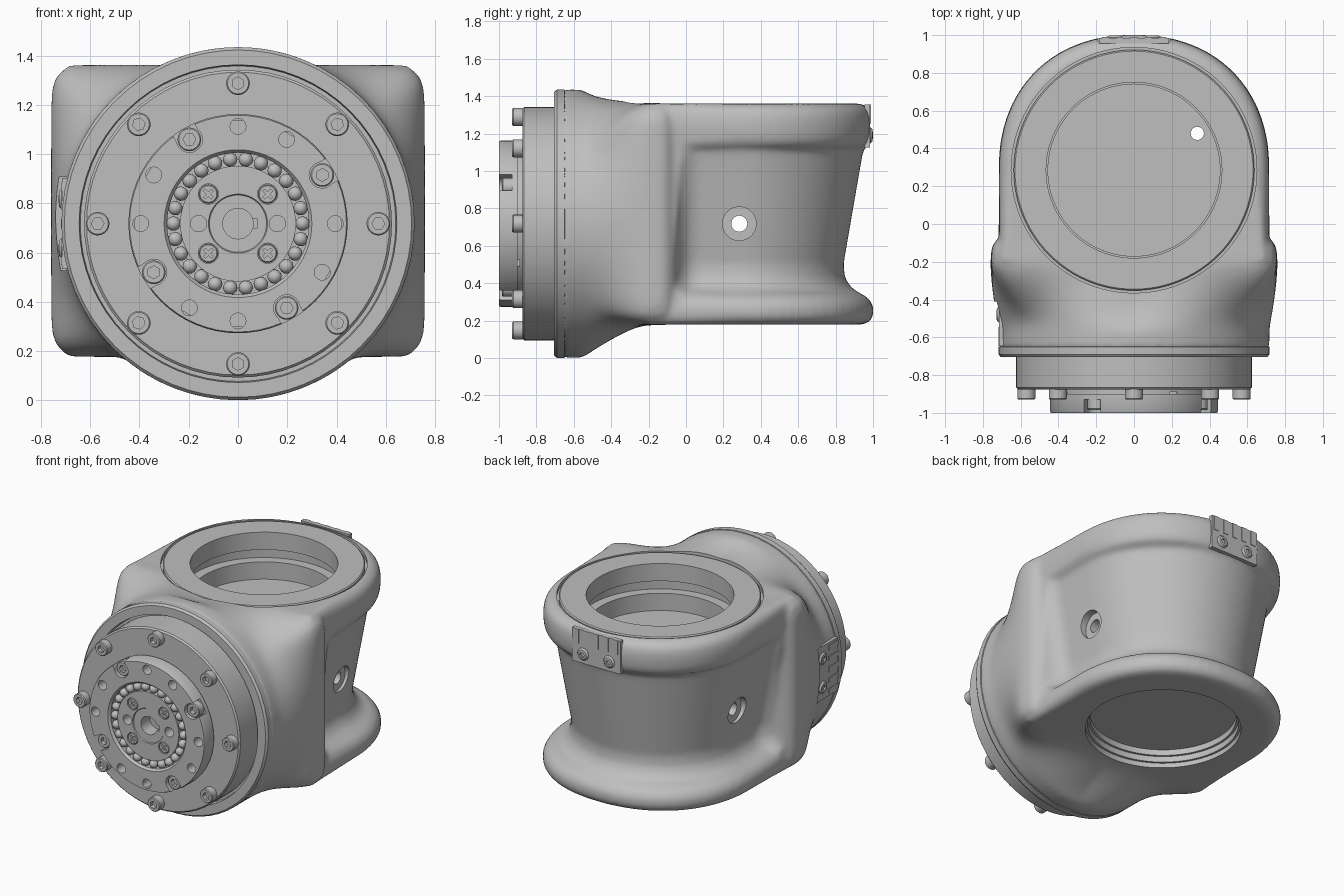
import bpy, bmesh, math
from math import cos, sin, pi
from mathutils import Matrix, Vector

old = bpy.data.objects.get("Cube")
if old:
    bpy.data.objects.remove(old, do_unlink=True)

GREY = (0.52, 0.52, 0.52, 1.0)
mat = bpy.data.materials.new("plain grey")
mat.use_nodes = True
mat.diffuse_color = GREY
mat.node_tree.nodes["Principled BSDF"].inputs["Base Color"].default_value = GREY

T = Matrix.Translation
MID = 0.718                                            # height of the output axis
BORE_Y = 0.285                                         # position of the upright bore
FLANGE_R = 0.717
FRONT = T((0, 0, MID)) @ Matrix.Rotation(pi / 2, 4, "X")   # local z points to -y
UPRIGHT = T((0, BORE_Y, 0))
ACROSS = T((0, BORE_Y, MID)) @ Matrix.Rotation(pi / 2, 4, "Y")
parts = []


def add(name, data, matrix=Matrix()):
    ob = bpy.data.objects.new(name, data)
    ob.matrix_world = matrix
    bpy.context.collection.objects.link(ob)
    parts.append(ob)
    return ob


def finish(name, bm, matrix=Matrix()):
    bmesh.ops.recalc_face_normals(bm, faces=bm.faces[:])
    data = bpy.data.meshes.new(name)
    bm.to_mesh(data)
    bm.free()
    data.materials.append(mat)
    return add(name, data, matrix)


def loft(name, rings, matrix=Matrix(), closed=False):
    """Skin a stack of rings; cap the ends unless the stack is closed."""
    bm = bmesh.new()
    rows = [[bm.verts.new(p) for p in ring] for ring in rings]
    n = len(rows[0])
    pairs = list(zip(rows, rows[1:])) + ([(rows[-1], rows[0])] if closed else [])
    for a, b in pairs:
        for i in range(n):
            j = (i + 1) % n
            bm.faces.new((a[i], a[j], b[j], b[i]))
    if not closed:
        bm.faces.new(rows[0])
        bm.faces.new(rows[-1])
    return finish(name, bm, matrix)


def lathe(name, profile, matrix=Matrix(), segs=64, closed=False):
    rings = [[(r * cos(2 * pi * i / segs), r * sin(2 * pi * i / segs), h)
              for i in range(segs)] for r, h in profile]
    return loft(name, rings, matrix, closed)


def rod(name, r, h0, h1, matrix=Matrix(), segs=24):
    return lathe(name, [(r, h0), (r, h1)], matrix, segs)


def box(name, size, matrix=Matrix()):
    bm = bmesh.new()
    bmesh.ops.create_cube(bm, size=1)
    bmesh.ops.scale(bm, vec=Vector(size), verts=bm.verts[:])
    return finish(name, bm, matrix)


def polar(r, degrees, h=0.0):
    a = math.radians(degrees)
    return FRONT @ T((r * cos(a), r * sin(a), h)) @ Matrix.Rotation(a, 4, "Z")


def bake(ob):
    """Apply every modifier on an object."""
    bpy.context.view_layer.update()
    graph = bpy.context.evaluated_depsgraph_get()
    data = bpy.data.meshes.new_from_object(ob.evaluated_get(graph))
    ob.modifiers.clear()
    ob.data = data


def cut(ob, cutters):
    for c in cutters:
        c.hide_render = True
        mod = ob.modifiers.new("cut", "BOOLEAN")
        mod.operation, mod.solver, mod.object = "DIFFERENCE", "EXACT", c
    bake(ob)
    for c in cutters:
        parts.remove(c)
        bpy.data.objects.remove(c, do_unlink=True)


# Housing: front shell changing from a round flange to a rounded box
def shell_ring(y, n=120):
    s = min(1, max(0, (y + 0.55) / 0.36))
    edge = 1 - 0.05 * max(0, (y + 0.13) / 0.06) ** 2
    ring = []
    for i in range(n):
        a = 2 * pi * i / n
        c, d = cos(a), sin(a)
        corner = abs(sin(2 * a))
        side = 1 - (1 - s) ** (1.7 + 2.8 * max(0, d) ** 4)
        t = side + (s * s * (3 - 2 * s) - side) * corner
        r = edge * (abs(c / 0.76) ** 14 + abs(d / 0.594) ** 14) ** (-1 / 14)
        x = FLANGE_R * c * (1 - t) + r * c * t
        z = (MID + FLANGE_R * d) * (1 - t) + (0.77 + r * d) * t
        ring.append((x * (1 - 0.1 * max(0, y + 0.2)), y, z))
    return ring


# U-shaped outline shared by both rims and the waist; lead = widening toward the front
def u_ring(z, r, lead, power, n=64):
    arc = []
    for i in range(n + 1):
        c, d = cos(pi * i / n), sin(pi * i / n)
        k = r * (abs(c) ** power + abs(d) ** power) ** (-1 / power)
        arc.append((k * c, BORE_Y + k * d, z))
    right = [(min(r + dx, max(r, 0.705)), y, z) for dx, y in lead]
    left = [(-x, y, z) for x, y, z in reversed(right)]
    return right + arc + left


def u_loft(name, layers, lead=((0.035, -0.2),), power=2.2):
    return loft(name, [u_ring(z, r, lead, power) for z, r in layers])


housing = loft("housing", [shell_ring(-0.665 + 0.035 * i) for i in range(18)])
shells = [
    u_loft("upper_rim", [(1.12, 0.66), (1.14, 0.695), (1.18, 0.71), (1.25, 0.715),
                         (1.30, 0.71), (1.335, 0.695), (1.36, 0.655)]),
    u_loft("lower_rim", [(0.178, 0.66), (0.193, 0.695), (0.225, 0.717), (0.28, 0.717),
                         (0.32, 0.69), (0.35, 0.64)]),
    u_loft("waist", [(0.3, 0.69), (0.34, 0.65), (0.38, 0.595), (0.43, 0.565), (0.5, 0.557),
                     (1.05, 0.652), (1.12, 0.665), (1.16, 0.69)],
           ((0.16, -0.13), (0.16, -0.065), (0.07, -0.03), (0.025, 0.01), (0.006, 0.06)), 2),
]

# Fuse the shells and soften the joins
bm = bmesh.new()
for ob in [housing] + shells:
    bm.from_mesh(ob.data)
bm.to_mesh(housing.data)
bm.free()
for ob in shells:
    parts.remove(ob)
    bpy.data.objects.remove(ob, do_unlink=True)
remesh = housing.modifiers.new("fuse", "REMESH")
remesh.mode, remesh.voxel_size = "VOXEL", 0.016
soft = housing.modifiers.new("soften", "SMOOTH")
soft.factor, soft.iterations = 0.5, 12
bake(housing)

# Bores, through holes, spot faces and flats for the tabs
cut(housing, [
    lathe("top_bore", [(0.455, 1.04), (0.455, 1.16), (0.52, 1.16), (0.52, 1.24), (0.465, 1.24),
                       (0.465, 1.335), (0.65, 1.335), (0.65, 1.5)], UPRIGHT, 96),
    lathe("bottom_bore", [(0.49, 0.1), (0.49, 0.21), (0.475, 0.21), (0.475, 0.25), (0.46, 0.25),
                          (0.46, 0.29)], UPRIGHT, 96),
    rod("cable_hole", 0.035, 0.1, 1.5, T((0.335, 0.48, 0))),
    rod("cross_hole", 0.043, -1, 1, ACROSS),
    rod("spot_face", 0.09, 0.56, 1, ACROSS, 32),
    rod("spot_face", 0.09, -1, -0.56, ACROSS, 32),
    box("back_flat", (0.38, 0.2, 0.26), T((0, 1.067, 1.245))),
    box("side_flat", (0.2, 0.24, 0.38), T((-0.797, -0.53, MID))),
])
lathe("bore_rim", [(0.465, 1.3), (0.637, 1.3), (0.637, 1.355), (0.63, 1.362), (0.465, 1.362)],
      UPRIGHT, 96, closed=True)

# Front flange and adapter plate
lathe("front_flange", [(0.69, 0.64), (FLANGE_R, 0.65), (FLANGE_R, 0.69), (0.705, 0.705),
                       (0.645, 0.705), (0.64, 0.66)], FRONT)
lathe("adapter_plate", [(0.625, 0.6), (0.625, 0.865), (0.615, 0.875)], FRONT)

# Output disc with bearing groove, counterbores, pin holes and keyed bore
disc = lathe("output_disc", [(0.42, 0.86), (0.42, 0.9), (0.445, 0.9), (0.445, 0.99), (0.44, 1.0),
                             (0.30, 1.0), (0.288, 0.985), (0.288, 0.945), (0.235, 0.945),
                             (0.235, 0.985), (0.12, 0.985), (0.116, 0.978)], FRONT)
bolt_angles = (30, 120, 210, 300)
cutters = [rod("bore", 0.062, 0.88, 1.1, FRONT, 32),
           box("keyway", (0.075, 0.04, 0.2), FRONT @ T((0.04, 0, 1.0)))]
for a in range(0, 360, 30):
    if a in bolt_angles:
        cutters.append(rod("counterbore", 0.053, 0.93, 1.1, polar(0.395, a)))
        cutters.append(box("notch", (0.1, 0.1, 0.17), polar(0.445, a, 1.015)))
    else:
        cutters.append(rod("pin_hole", 0.032, 0.89, 1.1, polar(0.395, a)))
for a in (0, 180):
    cutters.append(rod("hub_hole", 0.033, 0.9, 1.1, polar(0.16, a)))
for a in range(45, 360, 90):
    cutters.append(rod("screw_seat", 0.041, 0.965, 1.1, polar(0.17, a)))
cut(disc, cutters)

# Bearing balls
bm = bmesh.new()
bmesh.ops.create_uvsphere(bm, u_segments=16, v_segments=10, radius=0.029)
ball = finish("bearing_ball", bm, polar(0.262, 0, 0.968))
BALLS = 26
for i in range(1, BALLS):
    add("bearing_ball", ball.data, polar(0.262, 360 * i / BALLS, 0.968))

# Socket bolts around the plate and in the disc
bolt = lathe("plate_bolt", [(0.048, 0), (0.048, 0.05), (0.043, 0.056)], polar(0.57, 0, 0.873), 24)
cut(bolt, [rod("socket", 0.026, 0.9, 1.0, polar(0.57, 0), 6)])
for a in range(45, 360, 45):
    add("plate_bolt", bolt.data, polar(0.57, a, 0.873))
for a in bolt_angles:
    add("disc_bolt", bolt.data, polar(0.395, a, 0.928))

# Cross-head screws in the hub
hub = lathe("hub_screw", [(0.038, 0), (0.038, 0.016), (0.034, 0.02)], polar(0.17, 45, 0.963), 24)
cut(hub, [box("slot", s, polar(0.17, 45, 0.983)) for s in
          ((0.046, 0.011, 0.03), (0.011, 0.046, 0.03))])
for a in (135, 225, 315):
    add("hub_screw", hub.data, polar(0.17, a, 0.963))


# Ribbed cover tabs held by two button screws
def tab(name, matrix):
    box(name + "_plate", (0.37, 0.23, 0.03), matrix)
    for x in (-0.1, 0.1):
        lathe(name + "_screw", [(0.042, 0), (0.042, 0.017), (0.032, 0.027), (0.016, 0.029),
                                (0.016, 0.018)], matrix @ T((x, 0.05, 0)), 20)
    for i in range(5):
        box(name + "_rib", (0.035, 0.1, 0.006), matrix @ T((0.075 * (i - 2), -0.065, 0.016)))


tab("back_tab", T((0, 0.97, 1.24)) @ Matrix.Rotation(-pi / 2, 4, "X"))
tab("side_tab", T((-0.699, -0.53, MID)) @ Matrix.Rotation(-pi / 2, 4, "Y"))

# Smooth shading with crisp edges
bpy.ops.object.select_all(action="DESELECT")
for ob in parts:
    ob.select_set(True)
bpy.context.view_layer.objects.active = housing
bpy.ops.object.shade_smooth_by_angle(angle=math.radians(30))
